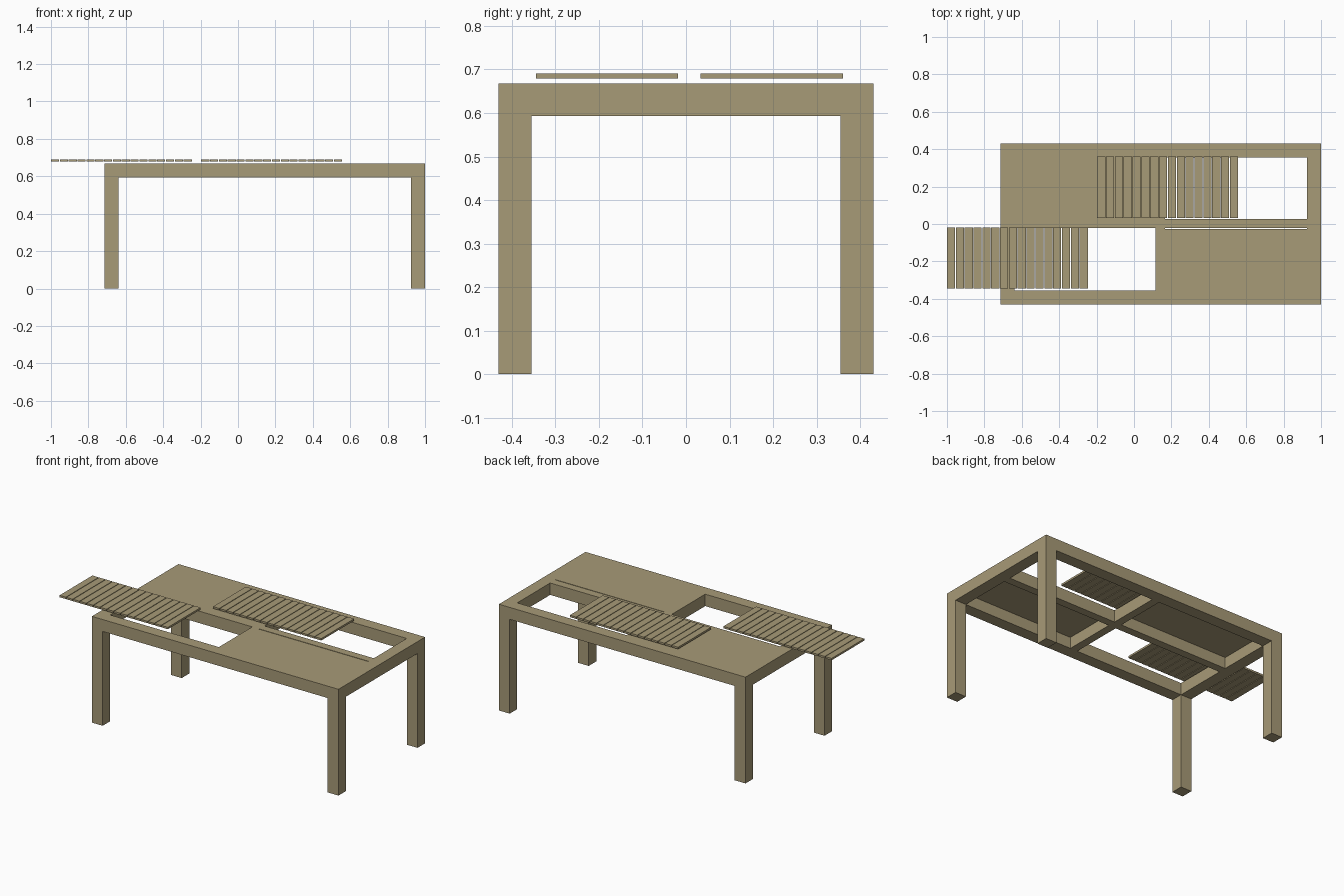
import bpy
import bmesh
from mathutils import Matrix, Vector

cube = bpy.data.objects.get("Cube")
if cube:
    bpy.data.objects.remove(cube, do_unlink=True)

wood = bpy.data.materials.new("pale olive wood")
wood.use_nodes = True
COLOUR = (0.39, 0.325, 0.185, 1)
wood.diffuse_color = COLOUR
wood.node_tree.nodes["Principled BSDF"].inputs["Base Color"].default_value = COLOUR


def boxes(name, spans):
    """One object from boxes given as ((x0, x1), (y0, y1), (z0, z1))."""
    bm = bmesh.new()
    for span in spans:
        centre = Vector([(a + b) / 2 for a, b in span])
        size = Vector([b - a for a, b in span])
        bmesh.ops.create_cube(bm, size=1, matrix=Matrix.LocRotScale(centre, None, size))
    mesh = bpy.data.meshes.new(name)
    bm.to_mesh(mesh)
    bm.free()
    mesh.materials.append(wood)
    obj = bpy.data.objects.new(name, mesh)
    bpy.context.collection.objects.link(obj)
    return obj


# Main dimensions of the frame
LEFT, RIGHT, HALF = -0.715, 1.0, 0.43
BEAM = 0.075
TOP, UNDER = 0.668, 0.593
IN_L, IN_R, IN_Y = LEFT + BEAM, RIGHT - BEAM, HALF - BEAM
CROSS = (0.115, 0.165)
MID = (-0.022, 0.028)
DEPTH = (UNDER, TOP)
SKIN = (TOP - 0.005, TOP)

# Legs and long rails on both sides
for side, y in (("front", (-HALF, -IN_Y)), ("back", (IN_Y, HALF))):
    boxes(side + "_short_leg", [((LEFT, IN_L), y, (0, UNDER))])
    boxes(side + "_tall_leg", [((IN_R, RIGHT), y, (0, TOP))])
    boxes(side + "_long_rail", [((LEFT, IN_R), y, DEPTH)])

# End rails and inner dividers
boxes("low_end_rail", [((LEFT, IN_L), (-IN_Y, IN_Y), DEPTH)])
boxes("high_end_rail", [((IN_R, RIGHT), (-IN_Y, IN_Y), DEPTH)])
boxes("middle_rail", [((IN_L, CROSS[0]), MID, DEPTH), ((CROSS[1], IN_R), MID, DEPTH)])
boxes("cross_rail", [(CROSS, (-IN_Y, IN_Y), DEPTH)])

# Thin top panels, flush with the frame
boxes("back_panel", [((IN_L, CROSS[0]), (MID[1], IN_Y), SKIN)])
boxes("front_panel", [((CROSS[1], IN_R), (-IN_Y, MID[0] - 0.004), SKIN)])


# Slatted lids floating just above the frame
def slats(name, start, y, count=16, pitch=0.0473, gap=0.004):
    boxes(name, [((start + i * pitch, start + (i + 1) * pitch - gap), y, (0.679, 0.691))
                 for i in range(count)])


slats("front_slats", -1.0, (-0.344, -0.018))
slats("back_slats", -0.197, (0.033, 0.36))
